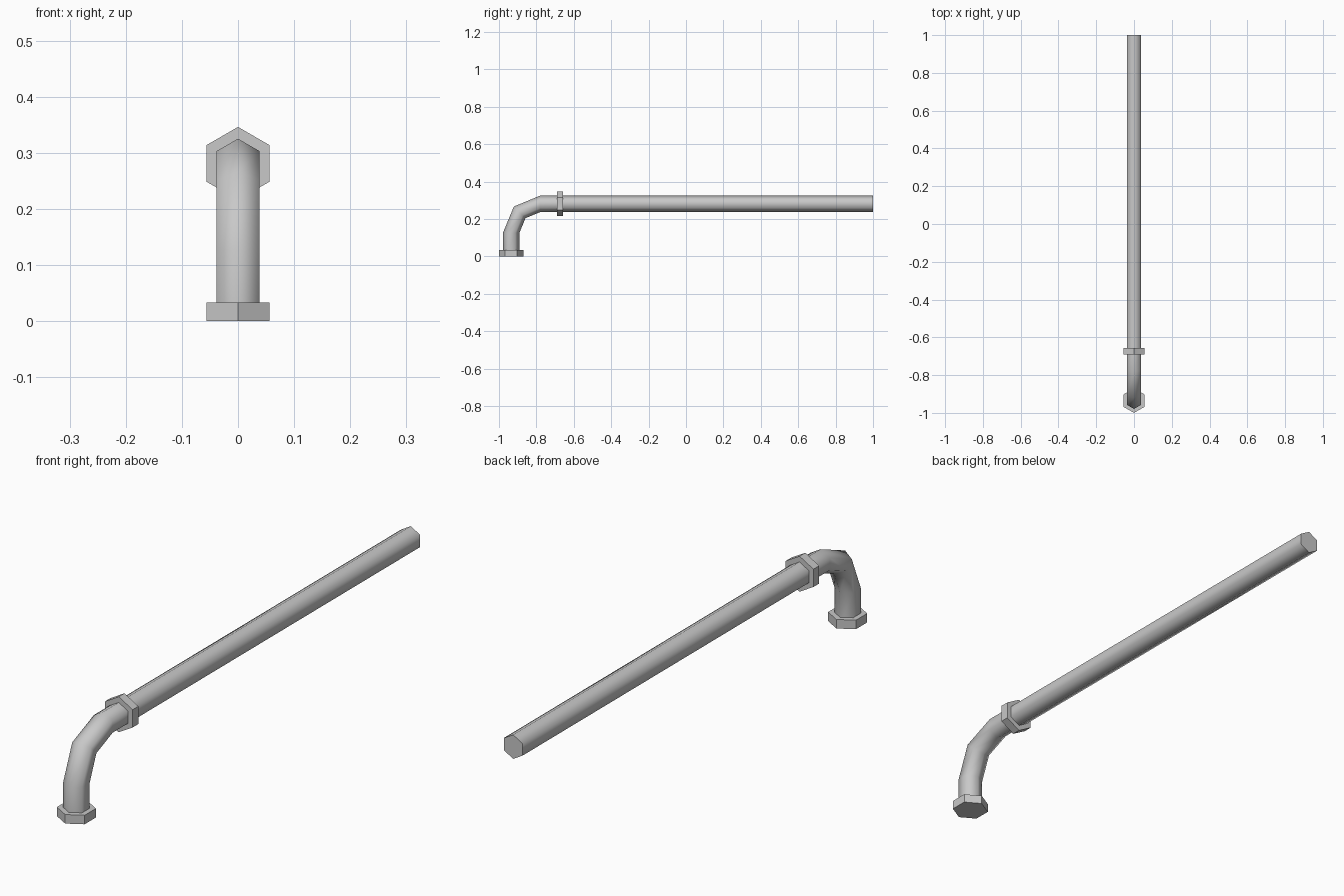
import bpy, bmesh, math
from mathutils import Vector

if "Cube" in bpy.data.objects:
    bpy.data.objects.remove(bpy.data.objects["Cube"], do_unlink=True)

grey = bpy.data.materials.new("pipe grey")
grey.use_nodes = True
colour = (0.58, 0.58, 0.58, 1)
grey.diffuse_color = colour
grey.node_tree.nodes["Principled BSDF"].inputs["Base Color"].default_value = colour

SIDES = 6
PIPE_R, COLLAR_R = 0.044, 0.065
AXIS_Z, FOOT_Y = 0.281, -0.935
BEND_R = 0.156
BEND_Y, BEND_Z = FOOT_Y + BEND_R, AXIS_Z - BEND_R


def sweep(name, stations, radius, smooth):
    """Sweep a hexagon through stations of (y, z, tilt); tilt 0 runs up, 90 runs back."""
    bm = bmesh.new()
    rings = []
    for y, z, tilt in stations:
        t = math.radians(tilt)
        outward = Vector((0, -math.cos(t), math.sin(t)))
        ring = []
        for i in range(SIDES):
            a = math.tau * i / SIDES
            offset = outward * math.cos(a) + Vector((1, 0, 0)) * math.sin(a)
            ring.append(bm.verts.new(Vector((0, y, z)) + offset * radius))
        rings.append(ring)
    for low, high in zip(rings, rings[1:]):
        for i in range(SIDES):
            j = (i + 1) % SIDES
            bm.faces.new((low[i], low[j], high[j], high[i]))
    bm.faces.new(rings[0])
    bm.faces.new(rings[-1])
    bmesh.ops.recalc_face_normals(bm, faces=bm.faces)
    mesh = bpy.data.meshes.new(name)
    bm.to_mesh(mesh)
    bm.free()
    mesh.materials.append(grey)
    obj = bpy.data.objects.new(name, mesh)
    bpy.context.collection.objects.link(obj)
    if smooth:
        bpy.ops.object.select_all(action="DESELECT")
        obj.select_set(True)
        bpy.context.view_layer.objects.active = obj
        bpy.ops.object.shade_smooth_by_angle(angle=math.radians(70))
    return obj


# Curved elbow rising from the foot and turning back
bend = [(BEND_Y - BEND_R * math.cos(math.radians(t)),
         BEND_Z + BEND_R * math.sin(math.radians(t)), t) for t in (0, 45, 90)]
sweep("elbow", [(FOOT_Y, 0.01, 0)] + bend + [(-0.67, AXIS_Z, 90)], PIPE_R, True)

# Long straight run
sweep("straight_pipe", [(-0.67, AXIS_Z, 90), (1, AXIS_Z, 90)], PIPE_R, True)

# Foot flange and joint collar
sweep("foot_flange", [(FOOT_Y, 0, 0), (FOOT_Y, 0.033, 0)], COLLAR_R, False)
sweep("joint_collar", [(-0.69, AXIS_Z, 90), (-0.657, AXIS_Z, 90)], COLLAR_R, False)
